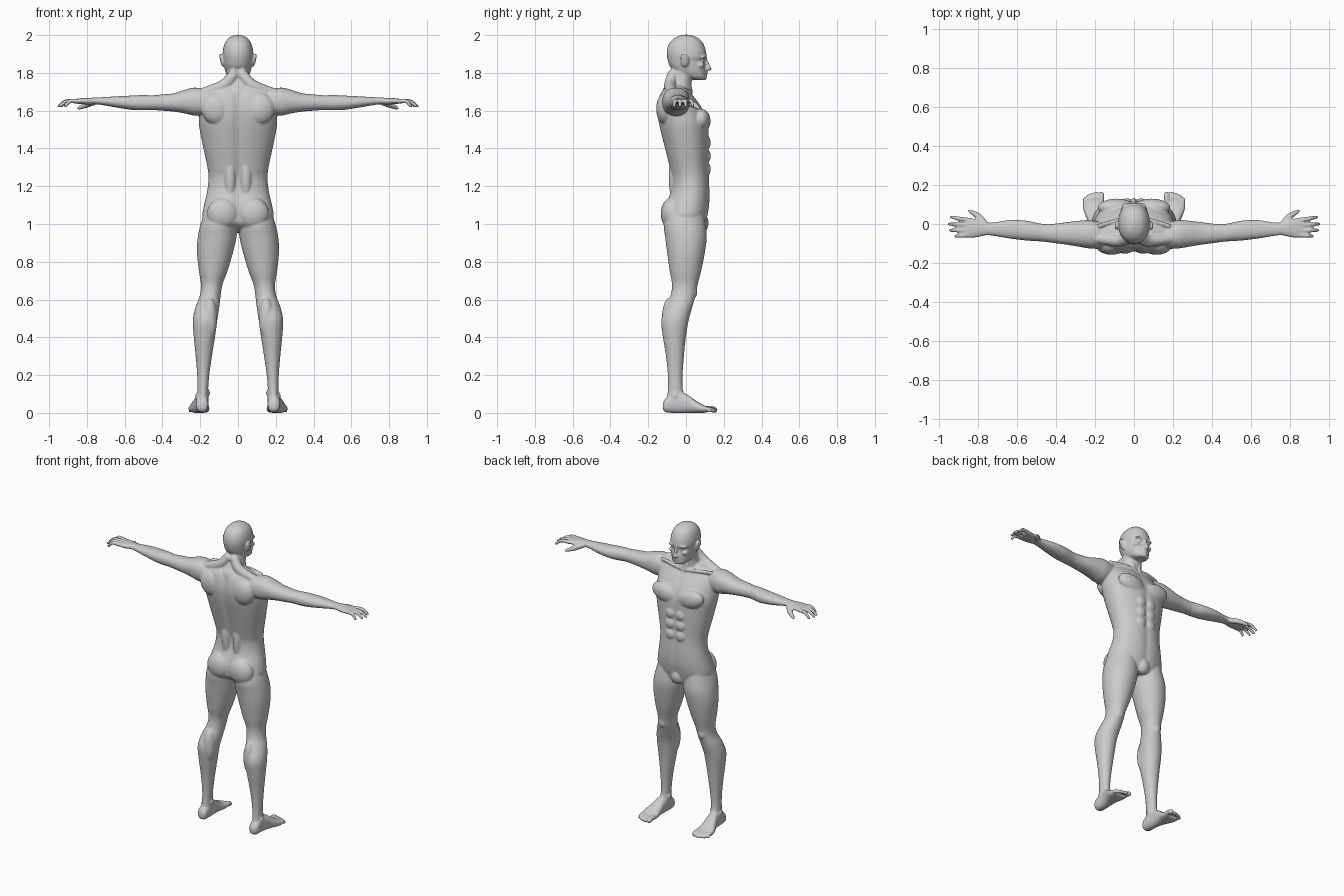
import bpy, bmesh, math
from mathutils import Vector, Matrix

bm = bmesh.new()
ORDER = {'z': (1, 2, 0), 'x': (0, 1, 2), 'y': (1, 0, 2)}


def spline(rows, steps=4):
    """Catmull-Rom through rows of numbers."""
    out = []
    n = len(rows)
    for i in range(n - 1):
        p = [rows[max(0, min(n - 1, i + k))] for k in (-1, 0, 1, 2)]
        for s in range(steps):
            t = s / steps
            out.append([0.5 * (2 * b + (c - a) * t + (2 * a - 5 * b + 4 * c - d) * t * t
                               + (3 * b - a - 3 * c + d) * t ** 3) for a, b, c, d in zip(*p)])
    return out + [list(rows[-1])]


def loft(rows, axis='z', mirror=False, power=2.2, groove=0.0, seg=48):
    """Closed skin over rounded sections: row = (position, a0, a1, b0, b1)."""
    for sx in ((1, -1) if mirror else (1,)):
        rings = []
        for t, a0, a1, b0, b1 in spline(rows):
            ring = []
            for k in range(seg):
                c, s = math.cos(2 * math.pi * k / seg), math.sin(2 * math.pi * k / seg)
                a = (a0 + a1) / 2 + (a1 - a0) / 2 * math.copysign(abs(c) ** (2 / power), c)
                b = (b0 + b1) / 2 + (b1 - b0) / 2 * math.copysign(abs(s) ** (2 / power), s)
                if groove:
                    b -= math.copysign(groove * (1 if s < 0 else 0.4), s) * math.exp(-(a / 0.025) ** 2)
                tab = (t, a, b)
                x, y, z = (tab[j] for j in ORDER[axis])
                ring.append(bm.verts.new((sx * x, y, z)))
            rings.append(ring)
        for r, q in zip(rings, rings[1:]):
            for k in range(seg):
                bm.faces.new((r[k], r[k - 1], q[k - 1], q[k]))
        bm.faces.new(rings[0])
        bm.faces.new(rings[-1][::-1])


def blob(c, r, mirror=True, tilt=0.0, sub=3):
    """Ellipsoid, tilted about y."""
    for sx in ((1, -1) if mirror else (1,)):
        m = (Matrix.Translation((sx * c[0], c[1], c[2])) @ Matrix.Rotation(sx * tilt, 4, 'Y')
             @ Matrix.Diagonal((*r, 1)))
        bmesh.ops.create_icosphere(bm, subdivisions=sub, radius=1, matrix=m)


def tube(pts, mirror=True):
    """Tapered round limb through (x, y, z, radius) points."""
    for p in spline(pts, 9):
        blob(p[:3], (p[3],) * 3, mirror, sub=2)


# torso
loft([(z, -w, w, y0, y1) for z, w, y0, y1 in [
    (1.735, .08, -.10, .0), (1.715, .15, -.12, .01), (1.69, .185, -.138, .03),
    (1.65, .20, -.15, .062), (1.60, .205, -.155, .095), (1.55, .208, -.15, .115),
    (1.50, .203, -.14, .122), (1.40, .183, -.115, .122), (1.30, .162, -.09, .122),
    (1.24, .156, -.078, .124), (1.17, .164, -.085, .127), (1.10, .18, -.11, .125),
    (1.04, .188, -.118, .115), (1.0, .16, -.11, .105), (.96, .07, -.06, .095)]], groove=.016)
# neck
loft([(z, -w, w, y0, y1) for z, w, y0, y1 in [
    (1.62, .10, -.13, .05), (1.70, .085, -.128, .03), (1.74, .068, -.10, .028),
    (1.78, .060, -.08, .035), (1.83, .058, -.07, .045), (1.87, .05, -.06, .04)]])
# head
loft([(z, -w, w, y0, y1) for z, w, y0, y1 in [
    (2.002, .012, -.015, .02), (1.99, .042, -.052, .055), (1.965, .066, -.083, .085),
    (1.93, .078, -.099, .102), (1.90, .081, -.102, .108), (1.882, .080, -.10, .109),
    (1.865, .077, -.096, .099), (1.84, .074, -.088, .102), (1.815, .069, -.07, .106),
    (1.79, .060, -.035, .106), (1.775, .050, .0, .107), (1.763, .032, .04, .102)]])
# face: brow, eyes, cheeks, nostrils, nose, lips, chin
blob((.035, .090, 1.886), (.030, .018, .008), tilt=.1)
blob((.032, .086, 1.867), (.014, .013, .010))
blob((.046, .076, 1.842), (.021, .022, .017))
blob((.011, .112, 1.820), (.009, .012, .008))
tube([(0, .102, 1.880, .008), (0, .113, 1.85, .009), (0, .124, 1.822, .012)], False)
blob((0, .104, 1.801), (.022, .011, .006), False)
blob((0, .103, 1.791), (.019, .011, .006), False)
blob((0, .097, 1.773), (.022, .014, .012), False)
# ears
blob((.084, -.006, 1.866), (.011, .022, .036), tilt=.2)
blob((.090, -.014, 1.880), (.008, .016, .024), tilt=.25)

# legs
loft([(1.08, .02, .172, -.10, .09), (1.0, .004, .198, -.118, .104), (.93, .008, .213, -.11, .110),
      (.85, .026, .217, -.10, .100), (.75, .056, .207, -.086, .08), (.68, .082, .196, -.074, .062),
      (.62, .092, .202, -.082, .050), (.56, .099, .225, -.108, .033), (.49, .110, .239, -.131, .014),
      (.40, .122, .234, -.122, -.001), (.30, .138, .224, -.106, -.011), (.20, .152, .216, -.096, -.018),
      (.12, .158, .215, -.096, -.016), (.07, .157, .219, -.104, .01), (.03, .158, .22, -.11, .0)],
     mirror=True, power=2.05)
blob((.146, .026, .64), (.033, .034, .042))
blob((.150, -.088, .50), (.040, .040, .11))
blob((.160, -.050, .105), (.012, .018, .018))
blob((.214, -.058, .09), (.012, .018, .018))
# feet
loft([(-.123, .172, .208, .018, .05), (-.105, .158, .222, .003, .08), (-.05, .157, .223, -.001, .11),
      (0, .158, .232, -.001, .10), (.04, .156, .248, -.001, .073), (.08, .151, .262, -.001, .048),
      (.115, .153, .260, .003, .032)], 'y', True, 2.4)
for x, tip, r in ((.168, .150, .0165), (.195, .155, .0115), (.216, .150, .011),
                  (.235, .141, .011), (.252, .127, .0105)):
    tube([(x, .09, .022, r), (x, (.09 + tip) / 2 + .01, .022, r), (x, tip, r, r)])

# arms and palms
loft([(.12, -.12, .0, 1.60, 1.70), (.18, -.125, .012, 1.58, 1.715), (.23, -.125, .02, 1.574, 1.722),
      (.28, -.117, .017, 1.585, 1.711), (.34, -.107, .01, 1.595, 1.692), (.40, -.099, .002, 1.60, 1.686),
      (.46, -.091, .0, 1.604, 1.681), (.50, -.088, .006, 1.602, 1.683), (.56, -.084, .018, 1.604, 1.680),
      (.64, -.074, .020, 1.616, 1.676), (.72, -.061, .008, 1.630, 1.671), (.76, -.058, .009, 1.634, 1.669),
      (.79, -.065, .020, 1.632, 1.668), (.83, -.071, .030, 1.635, 1.666), (.868, -.069, .032, 1.638, 1.661)],
     'x', True)
# fingers and thumbs
for y0, y1, tip in ((.021, .036, .937), (-.006, .0, .949), (-.033, -.032, .942), (-.057, -.063, .915)):
    mid = .86 + (tip - .86) * .55
    tube([(.85, y0, 1.65, .0125), (mid, (y0 + y1) / 2, 1.650, .0115), (tip, y1, 1.624, .009)])
tube([(.765, .0, 1.645, .018), (.80, .040, 1.632, .017), (.842, .066, 1.614, .010)])

# muscles: chest, shoulder, shoulder blade, lower back, buttock, belly
blob((.090, .084, 1.545), (.098, .046, .062), tilt=-.2)
blob((.235, -.052, 1.655), (.075, .070, .067))
blob((.115, -.110, 1.610), (.080, .048, .085), tilt=.3)
blob((.042, -.062, 1.25), (.030, .030, .13))
blob((.080, -.078, 1.055), (.085, .056, .085))
for z in (1.43, 1.36, 1.29):
    blob((.036, .112, z), (.034, .019, .035))
blob((0, .078, 1.005), (.045, .042, .055), False)
# neck slopes and collarbones
tube([(.025, -.07, 1.79, .030), (.075, -.085, 1.735, .032), (.18, -.075, 1.695, .028)])
tube([(.02, .026, 1.70, .011), (.09, .018, 1.707, .011), (.18, -.01, 1.708, .012)])
tube([(.054, -.02, 1.83, .012), (.035, .01, 1.76, .012), (.015, .027, 1.70, .010)])

# fuse the parts into one smooth body
bmesh.ops.recalc_face_normals(bm, faces=bm.faces)
mesh = bpy.data.meshes.new("body")
bm.to_mesh(mesh)
bm.free()
body = bpy.data.objects.new("body", mesh)
bpy.context.collection.objects.link(body)
fuse = body.modifiers.new("fuse", 'REMESH')
fuse.mode = 'VOXEL'
fuse.voxel_size = 0.005
fuse.use_smooth_shade = True
soft = body.modifiers.new("soften", 'SMOOTH')
soft.factor = 0.5
soft.iterations = 7
